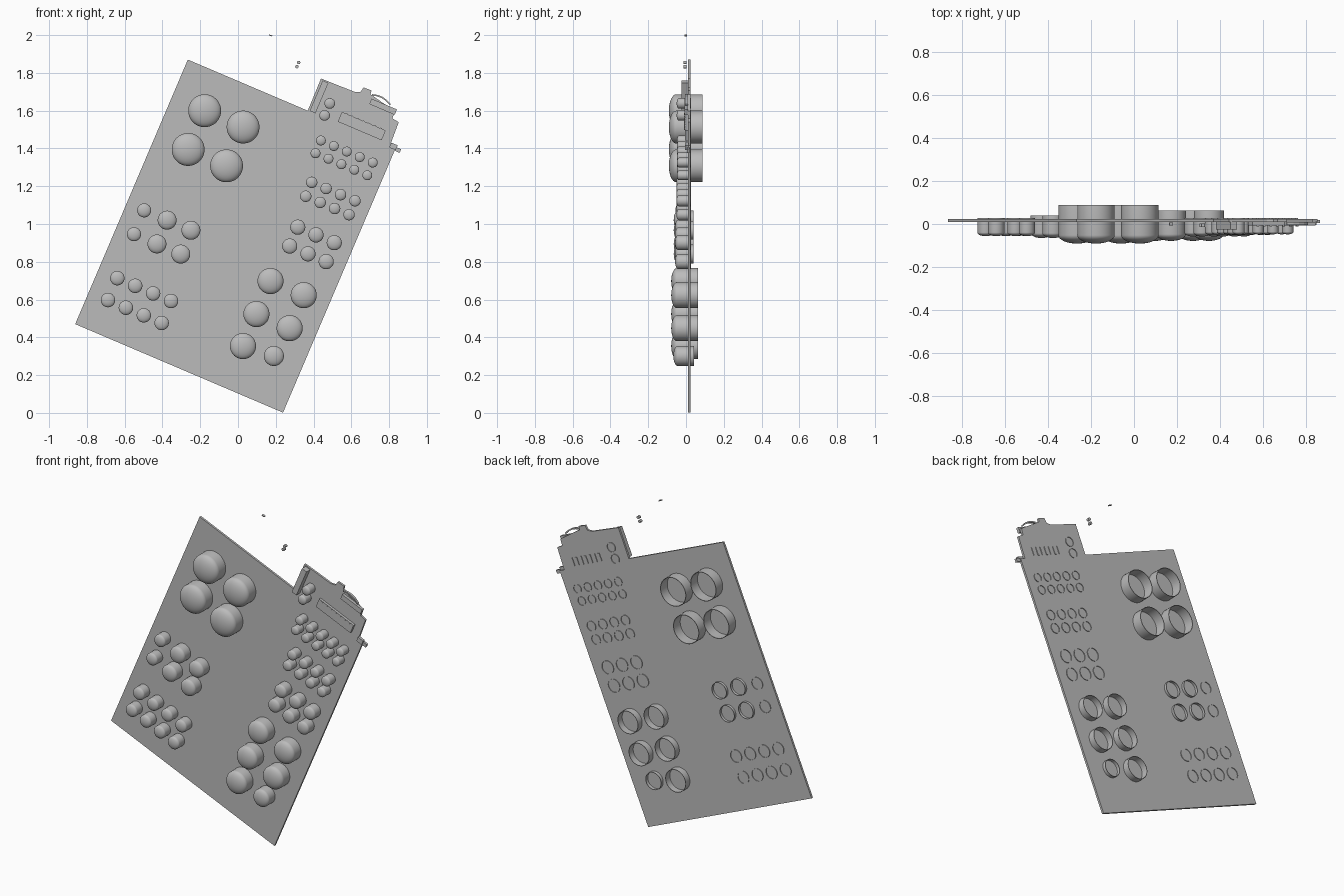
import bpy, bmesh, math
from mathutils import Matrix, Vector

default_cube = bpy.data.objects.get("Cube")
if default_cube:
    bpy.data.objects.remove(default_cube, do_unlink=True)

grey = bpy.data.materials.new("plain_grey")
grey.use_nodes = True
colour = (0.5, 0.5, 0.5, 1)
grey.diffuse_color = colour
grey.node_tree.nodes["Principled BSDF"].inputs["Base Color"].default_value = colour

# Tilted frame: local x runs along the board, local z up the board
FRAME = Matrix.Translation((-0.862, 0, 0.47)) @ Matrix.Rotation(math.radians(23.07), 4, 'Y')
BOARD_FRONT, BOARD_BACK = 0.010, 0.023


def finish(bm, name):
    bmesh.ops.recalc_face_normals(bm, faces=bm.faces)
    mesh = bpy.data.meshes.new(name)
    bm.to_mesh(mesh)
    bm.free()
    mesh.materials.append(grey)
    return mesh


def place(mesh, name, u=0, v=0):
    obj = bpy.data.objects.new(name, mesh)
    bpy.context.collection.objects.link(obj)
    obj.matrix_world = FRAME @ Matrix.Translation((u, 0, v))
    return obj


def plate(name, outline, y0, y1):
    """Extrude an outline in the board plane from y0 to y1."""
    bm = bmesh.new()
    face = bm.faces.new([bm.verts.new((u, y0, v)) for u, v in outline])
    moved = bmesh.ops.extrude_face_region(bm, geom=[face])["geom"]
    bmesh.ops.translate(bm, vec=(0, y1 - y0, 0),
                        verts=[g for g in moved if isinstance(g, bmesh.types.BMVert)])
    return place(finish(bm, name), name)


def block(name, u0, u1, v0, v1, y0, y1):
    return plate(name, [(u0, v0), (u1, v0), (u1, v1), (u0, v1)], y0, y1)


def revolve(name, profile, steps=40):
    """Spin a (radius, y) profile about the y axis."""
    bm = bmesh.new()
    verts = [bm.verts.new((r, y, 0)) for r, y in profile]
    edges = [bm.edges.new(pair) for pair in zip(verts, verts[1:])]
    bmesh.ops.spin(bm, geom=verts + edges, cent=(0, 0, 0), axis=(0, 1, 0),
                   angle=math.tau, steps=steps)
    bmesh.ops.remove_doubles(bm, verts=bm.verts, dist=1e-5)
    mesh = finish(bm, name)
    mesh.shade_smooth()
    mesh.set_sharp_from_angle(angle=math.radians(35))
    return mesh


button_meshes = {}


def button(name, u, v, r):
    """Domed cap in front of the board, open tube behind it."""
    if r not in button_meshes:
        front = -(0.03 + 0.7 * r)
        rise = 0.45 * r
        back = max(0.027, 1.3 * r - 0.026)
        inner = r * 0.96
        profile = [(inner, BOARD_FRONT), (inner, back), (r, back)]
        for i in range(9):
            a = i / 8 * math.pi / 2
            profile.append((r * math.cos(a) if i < 8 else 0, front + rise * (1 - math.sin(a))))
        button_meshes[r] = revolve("domed_button", profile)
    place(button_meshes[r], name, u, v)


def button_grid(name, columns, rows, radii):
    for v in rows:
        for i, u in enumerate(columns):
            button(name, u, v, radii[i % len(radii)])


def spread(start, step, count):
    return [start + step * i for i in range(count)]


# Main board and stepped panel on its upper corner
block("board", 0, 1.196, 0, 1.522, BOARD_FRONT, BOARD_BACK)
plate("corner_panel", [(0.69, 1.52), (1.163, 1.52), (1.157, 1.655), (1.119, 1.66),
                       (1.115, 1.70), (0.962, 1.732), (0.959, 1.753), (0.914, 1.751),
                       (0.908, 1.722), (0.879, 1.711), (0.688, 1.706)],
      BOARD_FRONT, BOARD_BACK)

# Button groups
button_grid("extra_large_button", [0.188, 0.409], [1.308, 1.085], [0.087])
button_grid("mixed_button", [0.1, 0.232, 0.369], [0.697, 0.56], [0.037, 0.05, 0.05])
button_grid("lower_button", spread(0.11, 0.103, 4), [0.311, 0.185], [0.038])
button_grid("tiny_button", spread(0.816, 0.0745, 5), [1.404, 1.331], [0.026])
button_grid("small_button", spread(0.858, 0.083, 4), [1.181, 1.101], [0.03])
button_grid("medium_button", spread(0.883, 0.105, 3), [0.934, 0.825], [0.04])
button_grid("large_button", [0.862, 1.053], [0.615, 0.425], [0.069])
button("large_button", 0.863, 0.241, 0.069)
button("bottom_button", 1.034, 0.257, 0.053)
button_grid("panel_button", [0.782], [1.603, 1.534], [0.028])

# Raised details on the panel
block("panel_side_rail", 0.70, 0.733, 1.525, 1.70, -0.025, BOARD_FRONT)
block("panel_long_bar", 0.859, 1.111, 1.531, 1.587, -0.006, BOARD_FRONT)
block("panel_upper_bar", 0.976, 1.122, 1.682, 1.713, -0.008, BOARD_FRONT)
block("panel_edge_tab", 1.163, 1.2, 1.512, 1.54, -0.005, 0.012)
block("panel_edge_tip", 1.195, 1.225, 1.507, 1.528, 0.004, 0.018)
for u in spread(0.885, 0.033, 7):
    block("panel_back_slot", u - 0.006, u + 0.006, 1.535, 1.583, BOARD_BACK, BOARD_BACK + 0.004)
    block("panel_bar_peg", u - 0.005, u + 0.005, 1.581, 1.59, -0.011, -0.004)

# Thin curved trim above the upper bar
top = [(0.97 + 0.11 * t, 1.736 + 0.045 * t - 0.055 * t * t) for t in (0, 0.25, 0.5, 0.75, 1)]
plate("curved_trim", top + [(u, v - 0.008) for u, v in reversed(top)], -0.004, BOARD_FRONT)

# Small loose studs beyond the board
stud = revolve("loose_stud", [(0, -0.014), (0.009, -0.014), (0.009, 0.003), (0, 0.003)], 16)
for v in (1.738, 1.714):
    place(stud, "loose_stud", 0.546, v)
block("loose_sliver", 0.344, 0.362, 1.809, 1.814, -0.008, 0.006)
